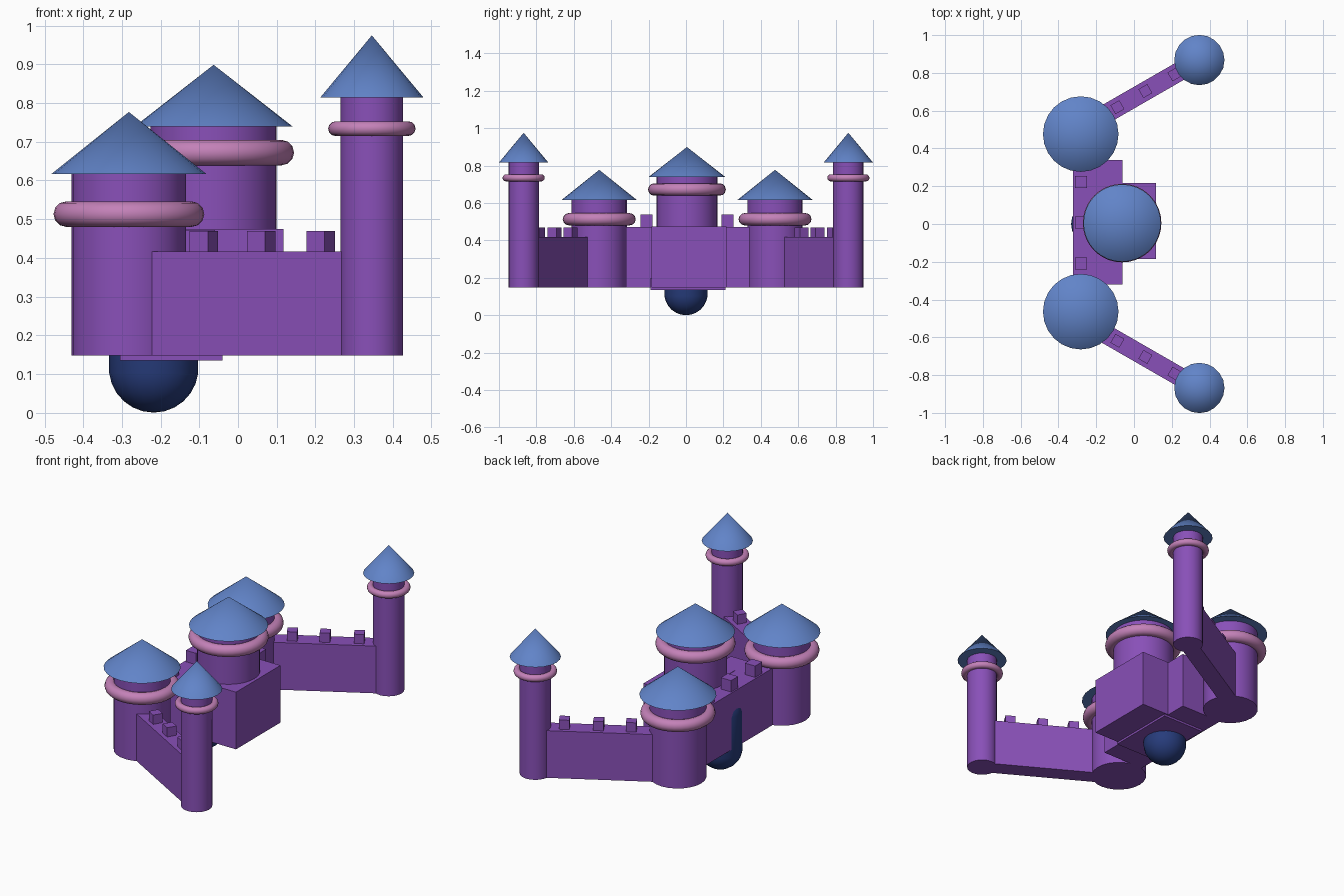
import bpy
import math

if "Cube" in bpy.data.objects:
    bpy.data.objects.remove(bpy.data.objects["Cube"])

BASE = 0.147      # underside of the walls
ROOF_H = 0.16     # height of every cone roof


def material(name, rgb):
    m = bpy.data.materials.new(name)
    m.diffuse_color = (*rgb, 1)
    m.use_nodes = True
    m.node_tree.nodes["Principled BSDF"].inputs["Base Color"].default_value = m.diffuse_color
    return m


STONE = material("purple_stone", (0.25, 0.08, 0.48))
ROOF = material("blue_roof", (0.12, 0.23, 0.58))
RING = material("pink_ring", (0.55, 0.22, 0.48))
DOOR = material("navy_door", (0.02, 0.045, 0.2))


def finish(name, mat, smooth=True):
    ob = bpy.context.object
    ob.name = name
    ob.data.materials.append(mat)
    if smooth:
        bpy.ops.object.shade_smooth_by_angle(angle=math.radians(35))
    return ob


def box(name, lo, hi):
    bpy.ops.mesh.primitive_cube_add(size=1, location=[(a + b) / 2 for a, b in zip(lo, hi)])
    ob = finish(name, STONE, False)
    ob.scale = [b - a for a, b in zip(lo, hi)]
    return ob


def rotated_box(name, centre, size, angle):
    bpy.ops.mesh.primitive_cube_add(size=1, location=centre, rotation=(0, 0, angle))
    ob = finish(name, STONE, False)
    ob.scale = size
    return ob


def tower(name, x, y, r, z0, z1, roof_r, ring_z, ring_r, tube, sides):
    # shaft, cone roof and decorative ring
    bpy.ops.mesh.primitive_cylinder_add(vertices=sides, radius=r, depth=z1 - z0,
                                        location=(x, y, (z0 + z1) / 2))
    finish(name + "_shaft", STONE)
    bpy.ops.mesh.primitive_cone_add(vertices=sides, radius1=roof_r, radius2=0, depth=ROOF_H,
                                    location=(x, y, z1 + ROOF_H / 2 - 0.003))
    finish(name + "_roof", ROOF)
    bpy.ops.mesh.primitive_torus_add(major_radius=ring_r, minor_radius=tube, major_segments=36,
                                     minor_segments=12, location=(x, y, ring_z))
    finish(name + "_ring", RING)


# keep: long rear wall, front block and thin underside slab
box("keep_wall", (-0.322, -0.32, BASE), (-0.06, 0.34, 0.472))
box("keep_block", (-0.18, -0.185, BASE), (0.117, 0.217, 0.474))
box("keep_underside", (-0.305, -0.19, 0.135), (-0.04, 0.21, 0.20))
for y in (-0.21, 0.008, 0.222):
    box("keep_battlement", (-0.313, y - 0.032, 0.46), (-0.248, y + 0.032, 0.537))

# central tower
tower("central_tower", -0.063, 0.005, 0.163, 0.46, 0.742, 0.205, 0.672, 0.175, 0.033, 32)

# both wings: gate tower, outer tower, linking wall with battlements
for side, s in (("right", 1), ("left", -1)):
    y_mid = s * 0.47 + 0.006
    tower(side + "_gate_tower", -0.282, y_mid, 0.148, BASE, 0.62, 0.2, 0.513, 0.162, 0.033, 24)
    tower(side + "_outer_tower", 0.346, s * 0.868, 0.081, BASE, 0.818, 0.133, 0.734, 0.094, 0.019, 20)

    x0, y0, x1, y1 = -0.25, s * 0.525, 0.346, s * 0.868
    ang = math.atan2(y1 - y0, x1 - x0)
    rotated_box(side + "_wing_wall", ((x0 + x1) / 2, (y0 + y1) / 2, (BASE + 0.417) / 2),
                (math.hypot(x1 - x0, y1 - y0), 0.1, 0.417 - BASE), ang)
    for x in (-0.088, 0.06, 0.214):
        y = y0 + (x - x0) * math.tan(ang)
        rotated_box(side + "_battlement", (x, y, 0.438), (0.054, 0.054, 0.064), ang)

# rounded capsule door, set into the rear wall and hanging below the keep
R = 0.116
bpy.ops.mesh.primitive_uv_sphere_add(segments=20, ring_count=13, radius=R, location=(-0.218, 0, R))
door = finish("arched_door", DOOR)
for v in door.data.vertices:
    if v.co.z > 0:
        v.co.z += 0.2
